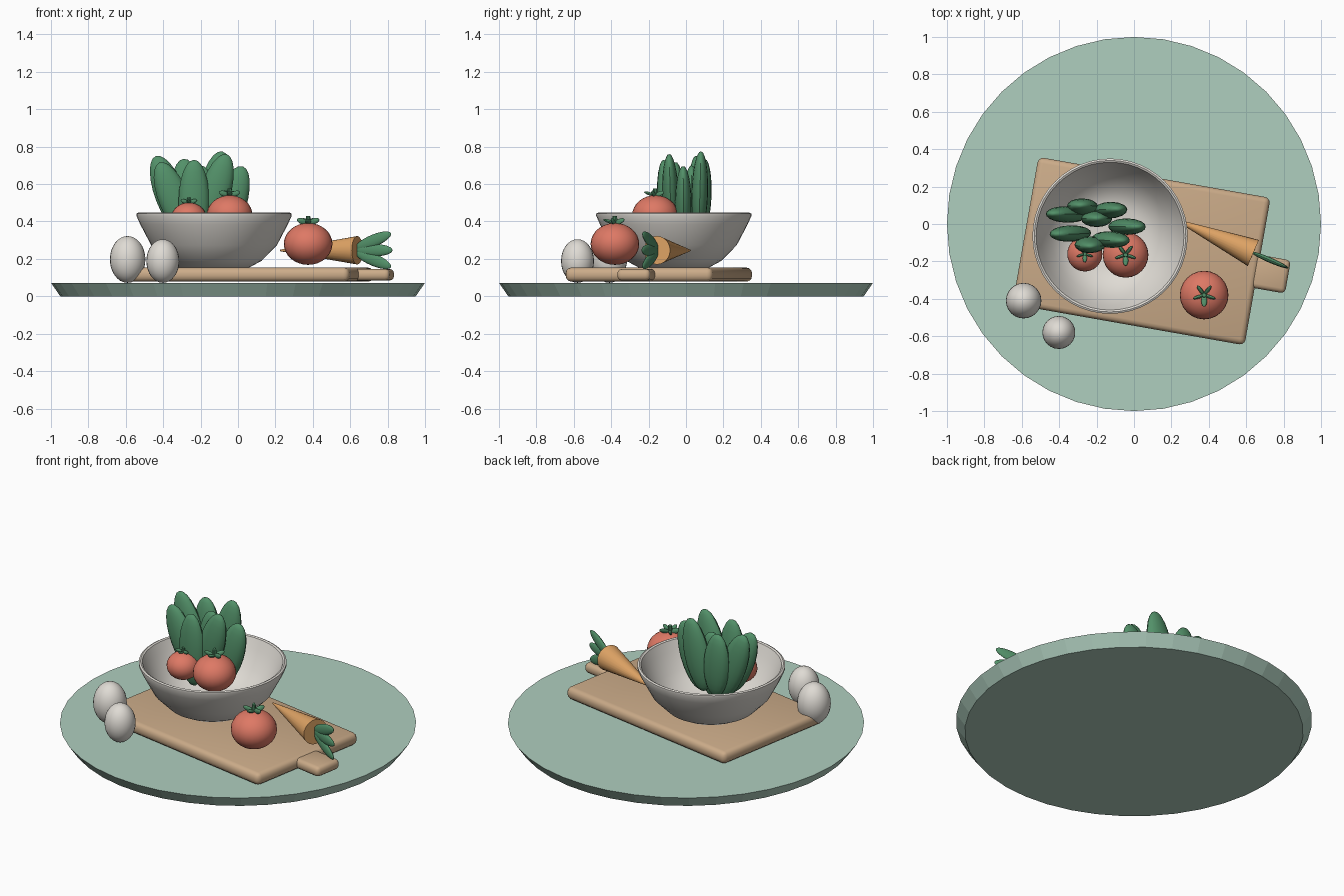
import bpy, bmesh, math
from mathutils import Vector, Matrix

cube = bpy.data.objects.get("Cube")
if cube:
    bpy.data.objects.remove(cube, do_unlink=True)


def material(name, rgb):
    m = bpy.data.materials.new(name)
    m.use_nodes = True
    m.diffuse_color = (*rgb, 1)
    m.node_tree.nodes["Principled BSDF"].inputs["Base Color"].default_value = (*rgb, 1)
    return m


MINT = material("mint", (0.43, 0.62, 0.52))
WOOD = material("wood", (0.60, 0.41, 0.25))
CERAMIC = material("ceramic white", (0.74, 0.71, 0.66))
RED = material("tomato red", (0.73, 0.19, 0.13))
ORANGE = material("carrot orange", (0.74, 0.37, 0.13))
GREEN = material("leaf green", (0.085, 0.28, 0.14))


def finish(name, bm, mat, smooth=True):
    bmesh.ops.recalc_face_normals(bm, faces=bm.faces)
    mesh = bpy.data.meshes.new(name)
    bm.to_mesh(mesh)
    bm.free()
    mesh.materials.append(mat)
    ob = bpy.data.objects.new(name, mesh)
    bpy.context.collection.objects.link(ob)
    if smooth:
        bpy.ops.object.select_all(action='DESELECT')
        bpy.context.view_layer.objects.active = ob
        ob.select_set(True)
        bpy.ops.object.shade_smooth_by_angle(angle=math.radians(35))
    return ob


def aim(direction):
    """Rotation taking z to the direction, keeping local y close to world y."""
    z = Vector(direction).normalized()
    x = Vector((0, 1, 0)).cross(z).normalized()
    return Matrix((x, z.cross(x), z)).transposed().to_4x4()


def ellipsoid(bm, matrix, radii, segments=24, rings=16):
    scale = Matrix.Diagonal((*radii, 1))
    bmesh.ops.create_uvsphere(bm, u_segments=segments, v_segments=rings,
                              radius=1, matrix=matrix @ scale)


def leaf(bm, base, tip, width, thick, rot=None):
    base, tip = Vector(base), Vector(tip)
    span = tip - base
    place = Matrix.Translation((base + tip) / 2) @ (rot or aim(span))
    ellipsoid(bm, place, (width, thick, span.length / 2), 16, 12)


def cone(bm, r1, r2, depth, matrix, segments):
    bmesh.ops.create_cone(bm, cap_ends=True, segments=segments, radius1=r1,
                          radius2=r2, depth=depth, matrix=matrix)


# Round table top, tapering underneath
bm = bmesh.new()
cone(bm, 0.95, 1.0, 0.072, Matrix.Translation((0, 0, 0.036)), 40)
finish("table_top", bm, MINT, smooth=False)


# Cutting board and its handle
BOARD = Matrix.Translation((0.04, -0.145, 0)) @ Matrix.Rotation(math.radians(-10), 4, 'Z')


def slab(name, centre, size, bevel):
    bm = bmesh.new()
    bmesh.ops.create_cube(bm, size=1, matrix=BOARD @ Matrix.Translation(centre)
                          @ Matrix.Diagonal((*size, 1)))
    bmesh.ops.bevel(bm, geom=bm.edges[:], offset=bevel, segments=3,
                    profile=0.5, affect='EDGES')
    finish(name, bm, WOOD)


slab("cutting_board", (0, 0, 0.116), (1.26, 0.8, 0.075), 0.03)
slab("board_handle", (0.69, 0, 0.115), (0.21, 0.18, 0.062), 0.025)

# Bowl: outer wall, rounded rim, inner wall spun around its axis
profile = [(0, .155), (.19, .155), (.255, .19), (.336, .273), (.395, .385), (.415, .43),
           (.415, .442), (.405, .447), (.395, .442), (.37, .385), (.315, .285),
           (.24, .21), (.17, .185), (0, .18)]
bm = bmesh.new()
verts = [bm.verts.new((r, 0, z)) for r, z in profile]
edges = [bm.edges.new(pair) for pair in zip(verts, verts[1:])]
bmesh.ops.spin(bm, geom=verts + edges, axis=(0, 0, 1), cent=(0, 0, 0),
               angle=math.tau, steps=48, use_duplicate=False)
bmesh.ops.remove_doubles(bm, verts=bm.verts[:], dist=0.0005)
bmesh.ops.translate(bm, verts=bm.verts[:], vec=(-0.128, -0.065, 0))
finish("bowl", bm, CERAMIC)

# Eggs
for name, x, y, r, height in [("egg_left", -.59, -.41, .095, .25),
                              ("egg_right", -.402, -.58, .088, .233)]:
    bm = bmesh.new()
    ellipsoid(bm, Matrix.Translation((x, y, 0.072 + height / 2)), (r, r, height / 2))
    finish(name, bm, CERAMIC)

# Tomatoes with a stalk and five upturned sepals
for name, x, y, z, r in [("board_tomato", .375, -.38, .28, .13),
                         ("bowl_tomato_large", -.045, -.165, .435, .122),
                         ("bowl_tomato_small", -.263, -.16, .42, .094)]:
    bm = bmesh.new()
    ellipsoid(bm, Matrix.Translation((x, y, z)), (r, r, r * 0.86))
    finish(name, bm, RED)
    top = Vector((x, y, z + r * 0.84))
    bm = bmesh.new()
    cone(bm, r * .11, r * .09, r * .34, Matrix.Translation(top + Vector((0, 0, r * .14))), 10)
    for i in range(5):
        a = math.tau * i / 5 - math.pi / 2
        tip = top + Vector((math.cos(a) * r * .48, math.sin(a) * r * .48, r * .17))
        leaf(bm, top, tip, r * .12, r * .07)
    finish(name + "_stem", bm, GREEN)

# Carrot lying over the board, with a vertical fan of leaves
tip, crown = Vector((.225, .022, .245)), Vector((.638, -.155, .246))
axis = (crown - tip).normalized()
bm = bmesh.new()
cone(bm, .004, .076, (crown - tip).length,
     Matrix.Translation((tip + crown) / 2) @ aim(axis), 24)
finish("carrot", bm, ORANGE)

bm = bmesh.new()
side = Vector((0, 0, 1)).cross(axis).normalized()
for rise in (-.09, 0, .09):
    start = crown + Vector((0, 0, rise * .12)) - axis * .01
    end = crown + axis * (.205 - abs(rise) * .1) + Vector((0, 0, rise))
    z = (end - start).normalized()
    rot = Matrix((side.cross(z), side, z)).transposed().to_4x4()
    leaf(bm, start, end, .033, .014, rot)
finish("carrot_leaves", bm, GREEN)

# Leafy greens fanning out of the bowl: base x, tip x, y, base z, tip z
greens = [(-.26, -.29, .10, .34, .735), (-.17, -.085, .08, .34, .775),
          (-.28, -.44, .055, .33, .75), (-.20, -.20, .03, .30, .70),
          (-.10, .025, -.015, .30, .695), (-.26, -.42, -.055, .32, .715),
          (-.19, -.06, -.09, .33, .76), (-.235, -.235, -.12, .28, .73)]
for i, (bx, tx, y, bz, tz) in enumerate(greens, 1):
    bm = bmesh.new()
    leaf(bm, (bx, y * .85, bz), (tx, y, tz), .083, .044)
    finish(f"salad_leaf_{i}", bm, GREEN)
